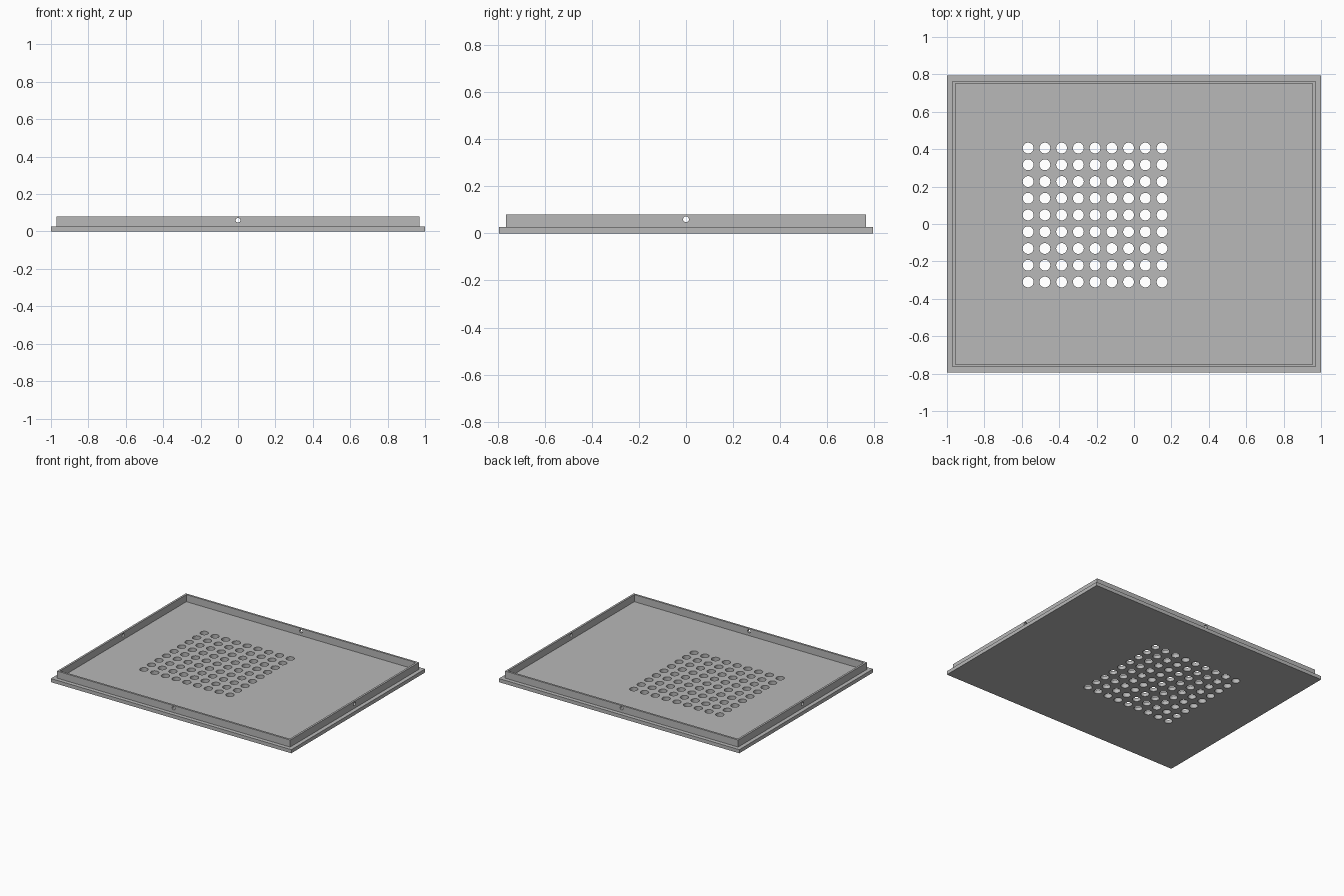
import bpy, bmesh
from math import pi
from mathutils import Matrix, Vector

cube = bpy.data.objects.get("Cube")
if cube:
    bpy.data.objects.remove(cube, do_unlink=True)

grey = bpy.data.materials.new("plain grey")
grey.use_nodes = True
colour = (0.48, 0.48, 0.48, 1)
grey.diffuse_color = colour
grey.node_tree.nodes["Principled BSDF"].inputs["Base Color"].default_value = colour

HALF_X, HALF_Y = 1.0, 0.795
PLATE_TOP, RIM_TOP = 0.027, 0.08
INSET, WALL = 0.03, 0.015


def add_box(bm, half_x, half_y, low, high):
    size = Vector((2 * half_x, 2 * half_y, high - low))
    place = Matrix.Translation((0, 0, (low + high) / 2)) @ Matrix.Diagonal(size).to_4x4()
    bmesh.ops.create_cube(bm, size=1, matrix=place)


def add_cylinder(bm, centre, radius, length, turn=Matrix()):
    bmesh.ops.create_cone(bm, cap_ends=True, segments=32, radius1=radius, radius2=radius,
                          depth=length, matrix=Matrix.Translation(centre) @ turn)


def make_object(name, bm):
    mesh = bpy.data.meshes.new(name)
    bm.to_mesh(mesh)
    bm.free()
    mesh.materials.append(grey)
    obj = bpy.data.objects.new(name, mesh)
    bpy.context.collection.objects.link(obj)
    return obj


def cut(target, cutter):
    mod = target.modifiers.new("cut", "BOOLEAN")
    mod.operation = "DIFFERENCE"
    mod.solver = "EXACT"
    mod.object = cutter
    bpy.context.view_layer.objects.active = target
    bpy.ops.object.modifier_apply(modifier=mod.name)
    bpy.data.objects.remove(cutter, do_unlink=True)


def smooth(obj):
    bpy.ops.object.select_all(action="DESELECT")
    obj.select_set(True)
    bpy.context.view_layer.objects.active = obj
    bpy.ops.object.shade_smooth_by_angle()


# Base plate with a square grid of vent holes
bm = bmesh.new()
add_box(bm, HALF_X, HALF_Y, 0, PLATE_TOP)
plate = make_object("base_plate", bm)

bm = bmesh.new()
COUNT, PITCH = 9, 0.0895
for i in range(COUNT):
    for j in range(COUNT):
        centre = (-0.566 + i * PITCH, -0.31 + j * PITCH, PLATE_TOP / 2)
        add_cylinder(bm, centre, 0.029, 0.1)
cut(plate, make_object("vent_cutter", bm))
smooth(plate)

# Raised rim, set in from the plate edge
bm = bmesh.new()
add_box(bm, HALF_X - INSET, HALF_Y - INSET, PLATE_TOP, RIM_TOP)
rim = make_object("raised_rim", bm)

bm = bmesh.new()
add_box(bm, HALF_X - INSET - WALL, HALF_Y - INSET - WALL, -0.1, 0.2)
cut(rim, make_object("inside_cutter", bm))

# Screw hole in the middle of each rim wall
bm = bmesh.new()
for quarter in range(4):
    around = Matrix.Rotation(quarter * pi / 2, 4, "Z")
    reach = (HALF_X if quarter % 2 == 0 else HALF_Y) - INSET
    add_cylinder(bm, around @ Vector((reach, 0, 0.06)), 0.0125, 0.1,
                 around @ Matrix.Rotation(pi / 2, 4, "Y"))
cut(rim, make_object("screw_hole_cutter", bm))
smooth(rim)
